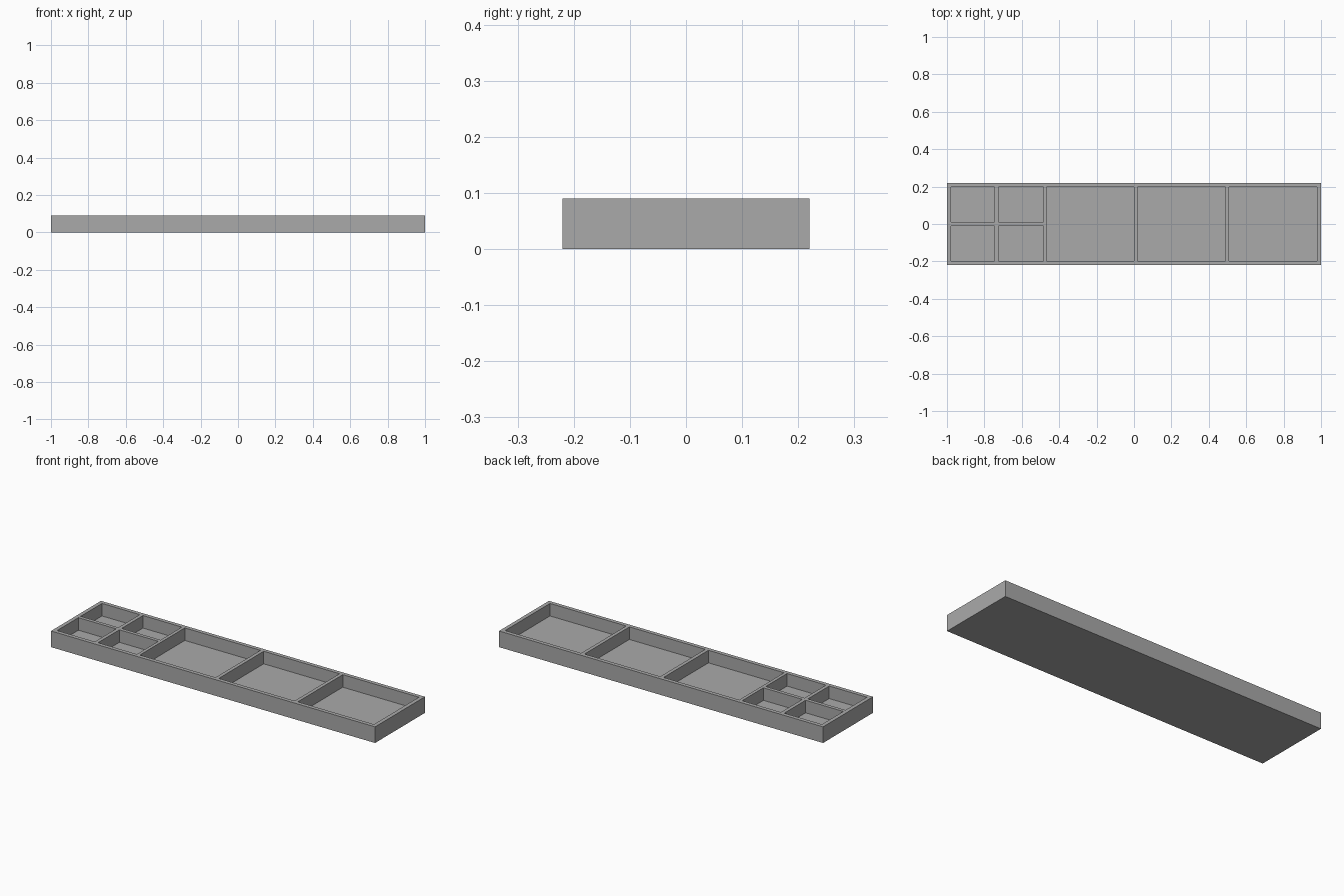
import bpy, bmesh, math
from mathutils import Vector

cube = bpy.data.objects.get("Cube")
if cube:
    bpy.data.objects.remove(cube, do_unlink=True)

LENGTH, DEPTH, HEIGHT, FLOOR = 2.0, 0.44, 0.09, 0.02
HX, HY = LENGTH / 2, DEPTH / 2

# Pocket outlines: x0, x1, y0, y1
small_x = [(-0.978, -0.745), (-0.725, -0.485)]
large_x = [(-0.467, 0.0), (0.02, 0.488), (0.508, 0.978)]
small_y = [(-0.198, -0.01), (0.01, 0.198)]
pockets = [x + y for x in small_x for y in small_y]
pockets += [x + (-0.198, 0.198) for x in large_x]

grey = bpy.data.materials.new("plain_grey")
grey.use_nodes = True
color = (0.4, 0.4, 0.4, 1)
grey.diffuse_color = color
grey.node_tree.nodes["Principled BSDF"].inputs["Base Color"].default_value = color

# Top plane divided along every pocket edge
bm = bmesh.new()
xs = sorted({-HX, HX} | {v for p in pockets for v in p[:2]})
ys = sorted({-HY, HY} | {v for p in pockets for v in p[2:]})
grid = [[bm.verts.new((x, y, HEIGHT)) for y in ys] for x in xs]
for i in range(len(xs) - 1):
    for j in range(len(ys) - 1):
        bm.faces.new((grid[i][j], grid[i + 1][j], grid[i + 1][j + 1], grid[i][j + 1]))
outer = [e for e in bm.edges if e.is_boundary]


def push_down(geom, distance):
    verts = [g for g in geom if isinstance(g, bmesh.types.BMVert)]
    bmesh.ops.translate(bm, verts=verts, vec=Vector((0, 0, -distance)))
    return [g for g in geom if isinstance(g, bmesh.types.BMEdge)]


# Outer walls and underside
skirt = bmesh.ops.extrude_edge_only(bm, edges=outer)["geom"]
rim = push_down(skirt, HEIGHT)
bmesh.ops.contextual_create(bm, geom=rim)

# Sunken compartments
for x0, x1, y0, y1 in pockets:
    cells = []
    for f in bm.faces:
        c = f.calc_center_median()
        if c.z > HEIGHT - 0.001 and x0 < c.x < x1 and y0 < c.y < y1:
            cells.append(f)
    sunk = bmesh.ops.extrude_face_region(bm, geom=cells)["geom"]
    push_down(sunk, HEIGHT - FLOOR)
    old = [f for f in cells if f.is_valid]
    if old:
        bmesh.ops.delete(bm, geom=old, context='FACES')

# Merge flat cells into clean faces
bmesh.ops.dissolve_limit(bm, angle_limit=math.radians(1), verts=bm.verts[:], edges=bm.edges[:])
bmesh.ops.recalc_face_normals(bm, faces=bm.faces[:])
mesh = bpy.data.meshes.new("compartment_tray")
bm.to_mesh(mesh)
bm.free()
mesh.materials.append(grey)
tray = bpy.data.objects.new("compartment_tray", mesh)
bpy.context.collection.objects.link(tray)
